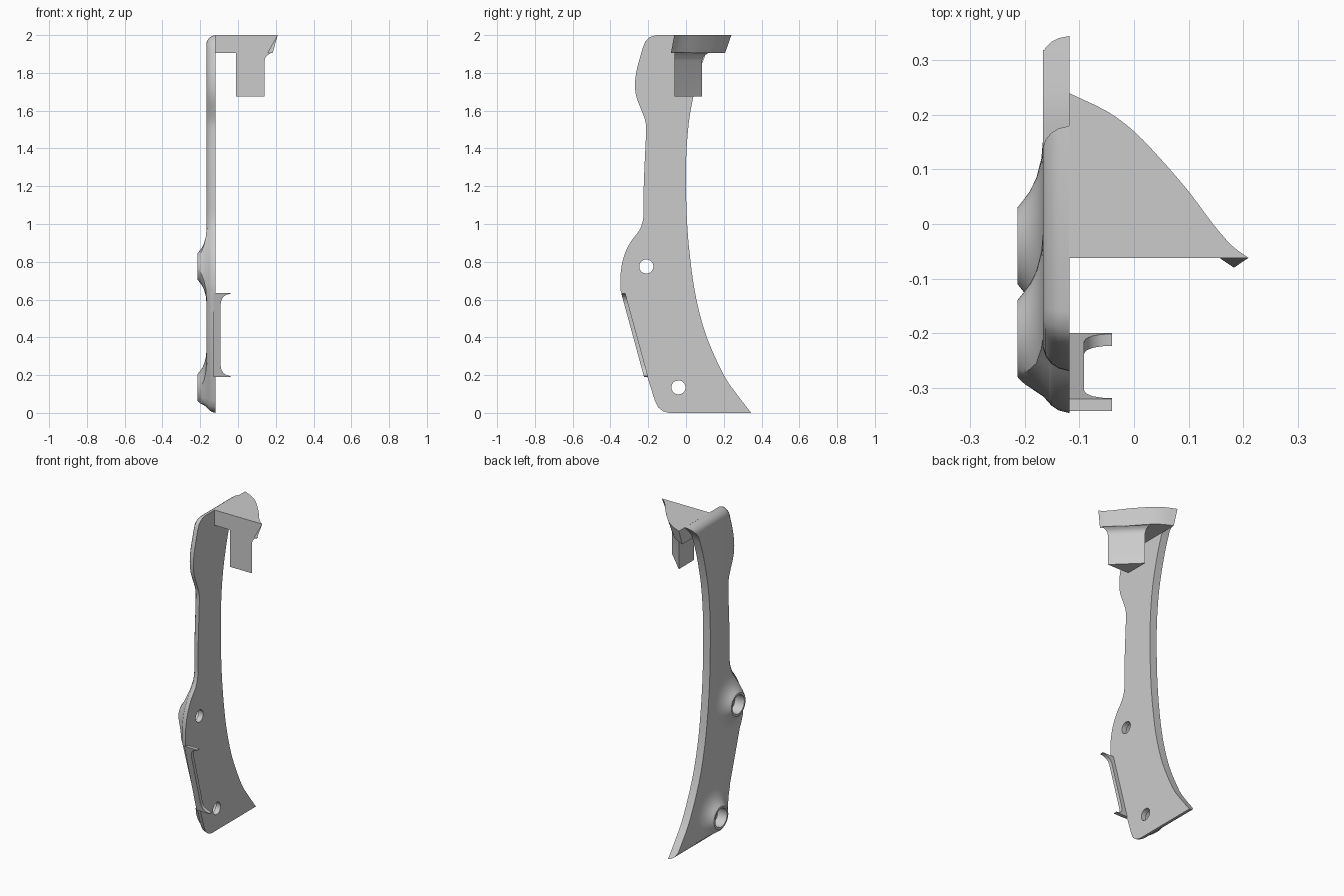
import bpy, bmesh, math
from mathutils import Vector

cube = bpy.data.objects.get("Cube")
if cube:
    bpy.data.objects.remove(cube, do_unlink=True)

grey = bpy.data.materials.new("plain_grey")
grey.use_nodes = True
tone = (0.6, 0.6, 0.6, 1)
grey.diffuse_color = tone
grey.node_tree.nodes["Principled BSDF"].inputs["Base Color"].default_value = tone


def finish(name, bm):
    bmesh.ops.recalc_face_normals(bm, faces=bm.faces)
    mesh = bpy.data.meshes.new(name)
    bm.to_mesh(mesh)
    bm.free()
    mesh.materials.append(grey)
    obj = bpy.data.objects.new(name, mesh)
    bpy.context.collection.objects.link(obj)
    return obj


def smooth(obj, angle=32):
    bpy.ops.object.select_all(action='DESELECT')
    obj.select_set(True)
    bpy.context.view_layer.objects.active = obj
    bpy.ops.object.shade_smooth_by_angle(angle=math.radians(angle))


def boolean(obj, cutter, operation):
    mod = obj.modifiers.new("cut", 'BOOLEAN')
    mod.operation, mod.object, mod.solver = operation, cutter, 'EXACT'
    with bpy.context.temp_override(object=obj, active_object=obj):
        bpy.ops.object.modifier_apply(modifier=mod.name)


def spline(points, steps=3):
    """Smooth curve through 2D points."""
    p = [Vector(q) for q in points]
    p = [2 * p[0] - p[1]] + p + [2 * p[-1] - p[-2]]
    out = []
    for a, b, c, d in zip(p, p[1:], p[2:], p[3:]):
        for k in range(steps):
            t = k / steps
            out.append(b + (c - a) * t / 2 + (a - 2.5 * b + 2 * c - d / 2) * t * t
                       + (1.5 * (b - c) + (d - a) / 2) * t ** 3)
    return out + [p[-2]]


def inset(points, amount, moves):
    """Shift inwards those edges of a counter-clockwise outline that may move."""
    n = len(points)
    lines = []
    for i in range(n):
        a, b = Vector(points[i]), Vector(points[(i + 1) % n])
        normal = Vector((a.y - b.y, b.x - a.x)).normalized()
        lines.append((normal, normal.dot(a) + (amount if moves(i) else 0)))
    out = []
    for i in range(n):
        (u, c), (v, d) = lines[i - 1], lines[i]
        det = u.x * v.y - u.y * v.x
        if abs(det) < 1e-4:
            out.append(Vector(points[i]) + v * (d - v.dot(Vector(points[i]))))
        else:
            out.append(Vector(((c * v.y - d * u.y) / det, (u.x * d - v.x * c) / det)))
    return out


def loft(name, outline, layers, moves, place):
    """Stack inset copies of an outline; layers are (level, inset)."""
    bm = bmesh.new()
    rings = [[bm.verts.new(place(q.x, q.y, level)) for q in inset(outline, amount, moves)]
             for level, amount in layers]
    for low, high in zip(rings, rings[1:]):
        for i in range(len(low)):
            j = (i + 1) % len(low)
            bm.faces.new((low[i], low[j], high[j], high[i]))
    bm.faces.new(rings[0])
    bm.faces.new(rings[-1])
    return finish(name, bm)


def lathe(name, profile, y, z, sides=48):
    """Turn a (radius, x) profile about an axis parallel to x."""
    bm = bmesh.new()
    verts = [bm.verts.new((x, y, z + r)) for r, x in profile]
    edges = [bm.edges.new(pair) for pair in zip(verts, verts[1:])]
    bmesh.ops.spin(bm, geom=verts + edges, cent=(0, y, z), axis=(1, 0, 0),
                   angle=math.tau, steps=sides)
    bmesh.ops.remove_doubles(bm, verts=bm.verts, dist=1e-5)
    return finish(name, bm)


# Plate outline in y and z: back edge upwards, then front edge downwards
back = spline([(.345, 0), (.268, .1), (.2, .2), (.11, .4), (.055, .6), (.024, .8), (.006, 1),
               (0, 1.2), (.003, 1.4), (.024, 1.6), (.07, 1.8), (.115, 1.93)]) + [Vector((.18, 2))]
top_corner = [(-.16, 2), (-.194, 1.988), (-.216, 1.965)]
front = spline([(-.228, 1.935), (-.26, 1.82), (-.27, 1.74), (-.262, 1.67), (-.235, 1.6),
                (-.214, 1.54), (-.212, 1.47), (-.22, 1.3), (-.225, 1.15), (-.225, 1.04),
                (-.245, .97), (-.29, .91), (-.325, .84), (-.345, .75), (-.347, .65)])
bottom_corner = [(-.165, .065), (-.148, .03), (-.122, .009), (-.09, 0)]
outline = back + top_corner + front + bottom_corner
rounded = lambda i: i >= len(back) - 1
side = lambda y, z, x: (x, y, z)

plate = loft("plate", outline, [(-.118, 0), (-.138, .005), (-.152, .014), (-.162, .027),
                                (-.167, .042)], rounded, side)

# Flared bosses, trimmed to the plate edge, with stepped screw holes
trim = loft("trim", outline, [(-.118, 0), (-.138, .006), (-.153, .016), (-.167, .031),
                              (-.188, .045), (-.22, .06)], rounded, side)
flare = [(0, -.125), (.2, -.125), (.2, -.1665), (.16, -.17), (.125, -.179), (.1, -.191),
         (.085, -.202), (.07, -.214), (0, -.214)]
bore = [(0, -.1), (.037, -.1), (.037, -.15), (.058, -.15), (.058, -.23), (0, -.23)]
for name, y, z in (("upper_boss", -.21, .775), ("lower_boss", -.04, .135)):
    boss = lathe(name, flare, y, z)
    boolean(boss, trim, 'INTERSECT')
    drill = lathe("drill", bore, y, z)
    for part in (boss, plate):
        boolean(part, drill, 'DIFFERENCE')
    bpy.data.objects.remove(drill, do_unlink=True)
    smooth(boss)
bpy.data.objects.remove(trim, do_unlink=True)
smooth(plate)

# Top shelf with a slanted curved rim
flat = lambda x, y, z: (x, y, z)
rim = spline([(.21, -.062), (.18, -.04), (.145, 0), (.1, .06), (.05, .118), (0, .17),
              (-.05, .207), (-.119, .24)])
shelf = loft("top_shelf", rim + [Vector((-.119, -.062))], [(1.905, .03), (2, 0)],
             lambda i: i < len(rim) - 1, flat)
smooth(shelf)

# Three-sided peg whose slanted face flares into the shelf
peg = loft("peg", [(-.01, -.062), (.14, -.062), (-.01, .085)],
           [(1.675, 0), (1.865, 0), (1.88, -.003), (1.893, -.01), (1.902, -.02), (1.907, -.028)],
           lambda i: i == 1, flat)
smooth(peg)

# Leaning clip rail with a curved hook at each end
hook = [(-.13, .19), (-.04, .19), (-.04, .195), (-.06, .199), (-.077, .21), (-.088, .228),
        (-.092, .25)]
rail = hook + [(x, .825 - z) for x, z in reversed(hook)]
lean = lambda x, z, y: (x, y - .272 * (z - .19), z)
clip = loft("clip_rail", rail, [(-.222, 0), (-.2, 0)], lambda i: False, lean)
smooth(clip)
